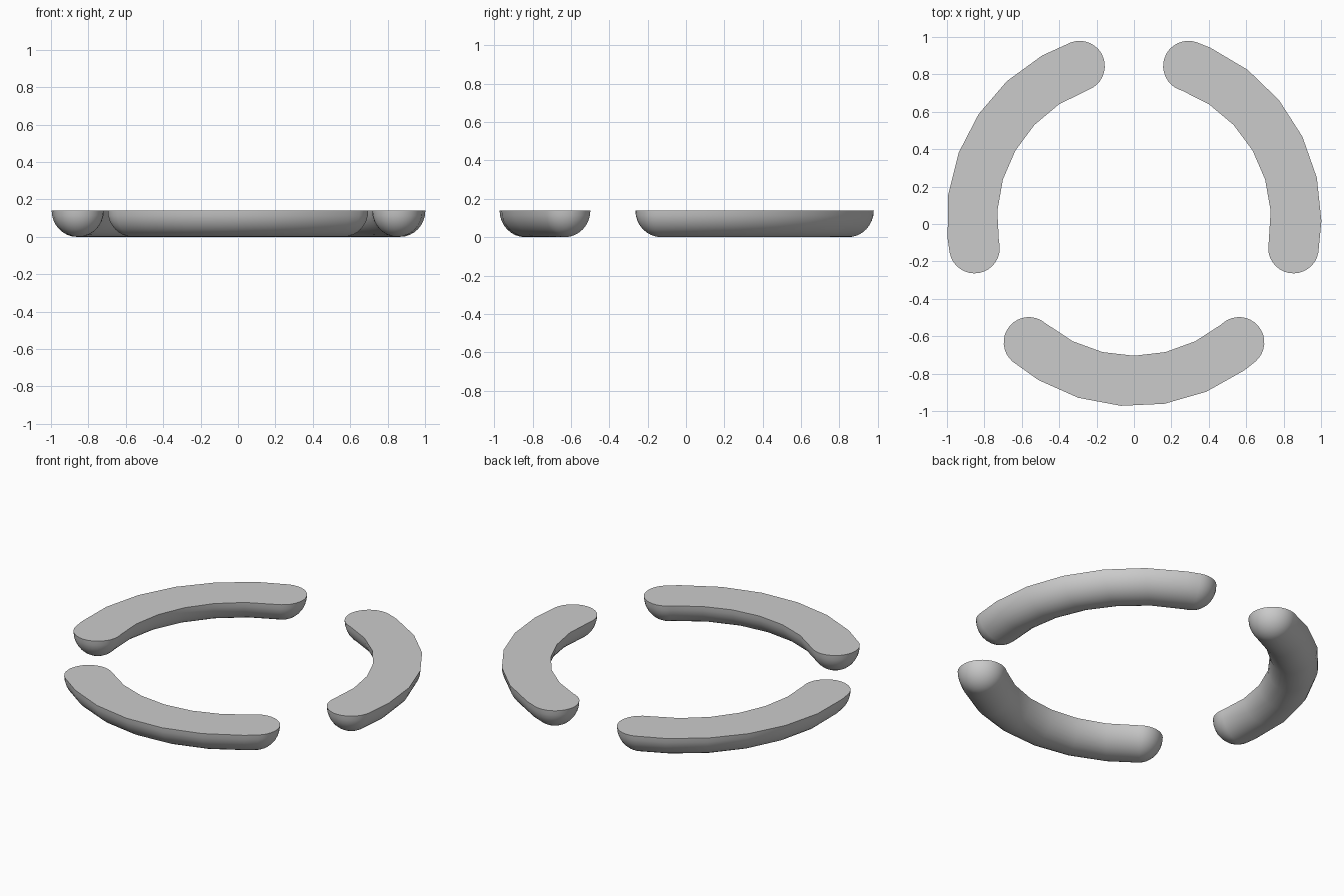
import bpy, bmesh
from math import sin, cos, pi, radians

if "Cube" in bpy.data.objects:
    bpy.data.objects.remove(bpy.data.objects["Cube"])

R, W, H = 0.867, 0.135, 0.14      # path radius, half width, height
CY = 0.0275                       # ring centre in y
HALF = 40.4                       # half sweep of one segment, degrees
STEP = 360 / 27
N = 16                            # profile steps
CAP = 16                          # steps round each end


def polar(r, deg):
    return r * cos(radians(deg)), r * sin(radians(deg))


def build_segment(name, mid):
    bm = bmesh.new()

    def skin(rows):
        grid = [[bm.verts.new(p) for p in row] for row in rows]
        for a, b in zip(grid, grid[1:]):
            for i in range(len(a) - 1):
                bm.faces.new((a[i], a[i + 1], b[i + 1], b[i]))

    # Swept half-round trough, outer facets staggered slightly from inner ones
    def section(angle, twist):
        row = []
        for i in range(N + 1):
            t = pi * i / N
            a = angle - twist * (1 + cos(t)) / 2
            a = max(-HALF, min(HALF - 1.2, a)) if twist else a
            x, y = polar(R + W * cos(t), mid + a)
            row.append((x, y + CY, H - H * sin(t)))
        return row

    skin([section(-HALF, 0)]
         + [section(k * STEP, 4) for k in range(-2, 4)]
         + [section(HALF, 0)])

    # Quarter-sphere ends
    for side in (-1, 1):
        end = mid + side * HALF
        cx, cy = polar(R, end)
        rows = []
        for j in range(CAP + 1):
            dx, dy = polar(W, end + side * 180 * j / CAP)
            row = []
            for i in range(N // 2 + 1):
                t = pi * i / N
                row.append((cx + dx * cos(t), cy + CY + dy * cos(t), H - H * sin(t)))
            rows.append(row)
        skin(rows)

    # Weld and close with the flat top
    bmesh.ops.remove_doubles(bm, verts=bm.verts, dist=1e-4)
    rim = [e for e in bm.edges if e.is_boundary]
    bmesh.ops.holes_fill(bm, edges=rim, sides=0)
    bmesh.ops.recalc_face_normals(bm, faces=bm.faces)

    me = bpy.data.meshes.new(name)
    bm.to_mesh(me)
    bm.free()
    ob = bpy.data.objects.new(name, me)
    bpy.context.collection.objects.link(ob)
    bpy.ops.object.select_all(action='DESELECT')
    ob.select_set(True)
    bpy.context.view_layer.objects.active = ob
    bpy.ops.object.shade_smooth_by_angle(angle=radians(30))


for name, mid in (("front_arc", -90), ("right_arc", 30), ("left_arc", 150)):
    build_segment(name, mid)
